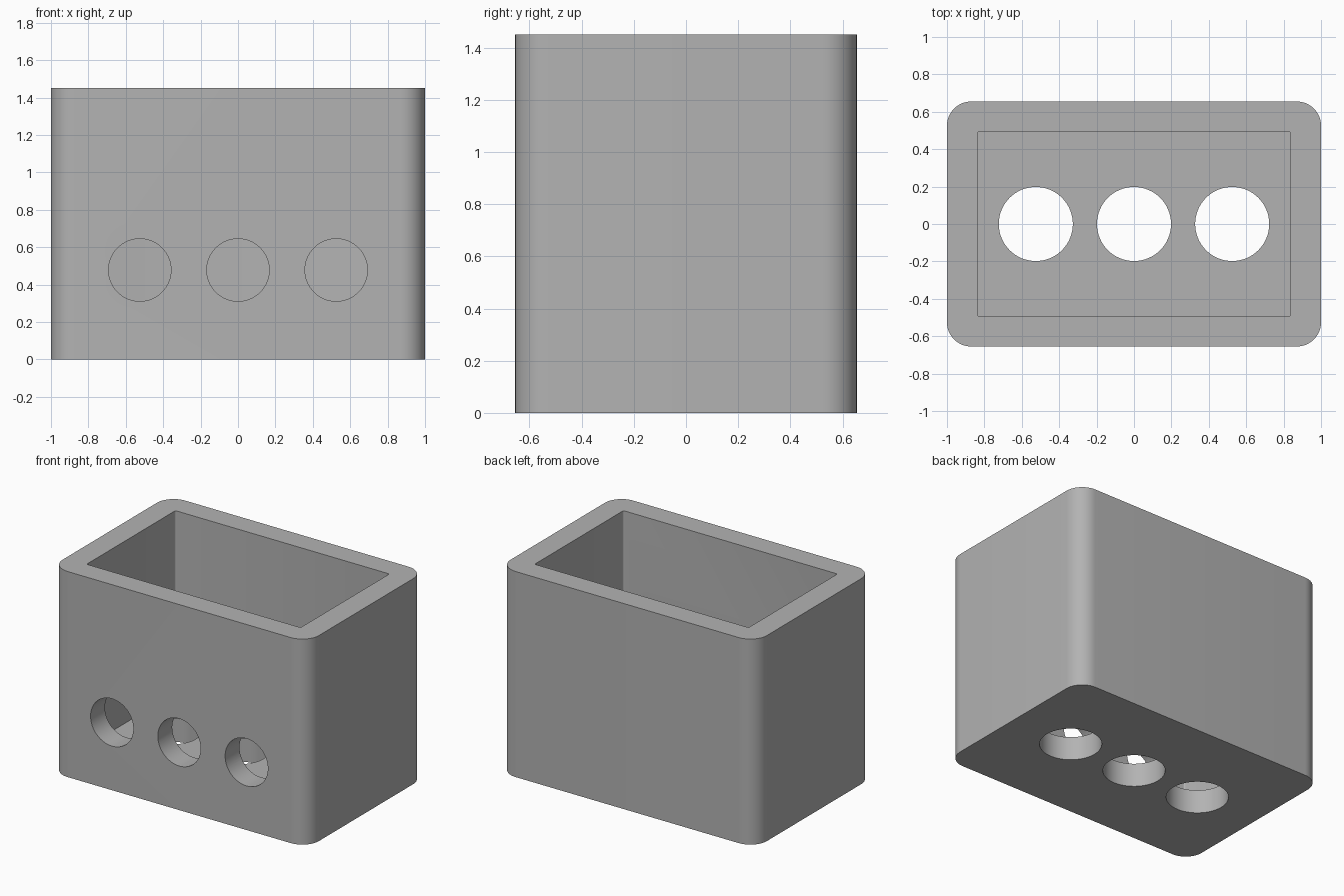
import bpy, bmesh, math

if "Cube" in bpy.data.objects:
    bpy.data.objects.remove(bpy.data.objects["Cube"])

grey = bpy.data.materials.new("plain grey")
grey.diffuse_color = (0.45, 0.45, 0.45, 1)
grey.use_nodes = True
grey.node_tree.nodes["Principled BSDF"].inputs["Base Color"].default_value = grey.diffuse_color


def rounded_block(name, hx, hy, z0, z1, radius, steps):
    """Upright block with rounded vertical corners."""
    bm = bmesh.new()
    ring = []
    for q, (sx, sy) in enumerate([(1, 1), (-1, 1), (-1, -1), (1, -1)]):
        for i in range(steps + 1):
            a = math.pi / 2 * (q + i / steps)
            ring.append(bm.verts.new((sx * (hx - radius) + radius * math.cos(a),
                                      sy * (hy - radius) + radius * math.sin(a), z0)))
    base = bm.faces.new(ring)
    top = bmesh.ops.extrude_face_region(bm, geom=[base])["geom"]
    bmesh.ops.translate(bm, vec=(0, 0, z1 - z0),
                        verts=[v for v in top if isinstance(v, bmesh.types.BMVert)])
    bmesh.ops.recalc_face_normals(bm, faces=bm.faces)
    mesh = bpy.data.meshes.new(name)
    bm.to_mesh(mesh)
    bm.free()
    obj = bpy.data.objects.new(name, mesh)
    bpy.context.collection.objects.link(obj)
    mesh.materials.append(grey)
    return obj


def hole_cutter(name, radius, depth, location, rotation=(0, 0, 0)):
    bpy.ops.mesh.primitive_cylinder_add(vertices=64, radius=radius, depth=depth,
                                        location=location, rotation=rotation)
    obj = bpy.context.object
    obj.name = name
    obj.data.materials.append(grey)
    return obj


# Outer box and the cavity cut from its top
box = rounded_block("box", 1.0, 0.655, 0, 1.45, 0.13, 12)
cutters = [rounded_block("cavity_cutter", 0.835, 0.495, 0.165, 1.6, 0.01, 3)]

# Three drain holes in the floor and three holes in the front wall
for i, x in enumerate((-0.525, 0, 0.525)):
    cutters.append(hole_cutter(f"floor_hole_cutter_{i}", 0.198, 0.26, (x, 0, 0.09)))
    cutters.append(hole_cutter(f"front_hole_cutter_{i}", 0.167, 0.3,
                               (x, -0.58, 0.478), (math.pi / 2, 0, 0)))

for cutter in cutters:
    cutter.hide_render = True
    cutter.hide_set(True)
    mod = box.modifiers.new(cutter.name, "BOOLEAN")
    mod.operation = "DIFFERENCE"
    mod.solver = "EXACT"
    mod.object = cutter

# Apply the cuts, then smooth the curved walls
bpy.ops.object.select_all(action="DESELECT")
box.select_set(True)
bpy.context.view_layer.objects.active = box
for mod in list(box.modifiers):
    bpy.ops.object.modifier_apply(modifier=mod.name)
for cutter in cutters:
    bpy.data.objects.remove(cutter)
bpy.ops.object.shade_smooth_by_angle(angle=math.radians(35))
